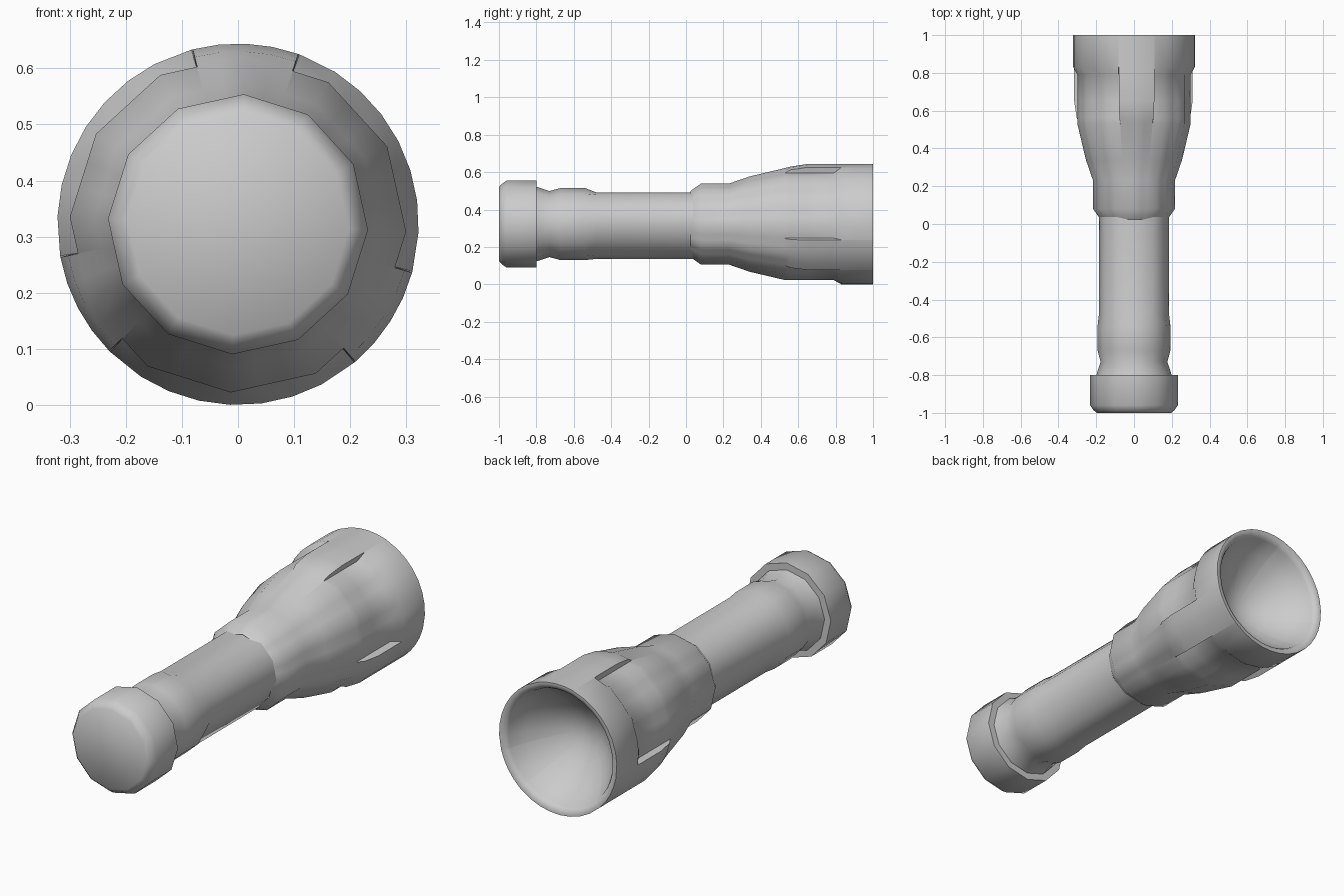
import bpy, bmesh, math

if "Cube" in bpy.data.objects:
    bpy.data.objects.remove(bpy.data.objects["Cube"])

ZC, ROT = 0.322, 87.5          # axis height, angle of the first corner (degrees)
RIB = 17.0                     # half width of each raised head rib


def poly(r, d):
    """Radius of a 12-gon with corner radius r at angle d."""
    return r * math.cos(math.radians(15)) / math.cos(math.radians(d % 30 - 15))


def sector(d):
    """Signed angle to the nearest of three ribs."""
    return (d + 60) % 120 - 60


def loft(name, angles, rings, cap_start=False, cap_end=False):
    """Skin rings of (y, radius function) along the y axis."""
    bm = bmesh.new()
    loops = []
    for y, fn in rings:
        loop = []
        for d in angles:
            a, r = math.radians(d + ROT), fn(d)
            loop.append(bm.verts.new((r * math.cos(a), y, ZC + r * math.sin(a))))
        loops.append(loop)
    n = len(angles)
    for a, b in zip(loops, loops[1:]):
        for i in range(n):
            j = (i + 1) % n
            bm.faces.new((a[i], a[j], b[j], b[i]))
    if cap_start:
        bm.faces.new(loops[0])
    if cap_end:
        bm.faces.new(loops[-1])
    bmesh.ops.recalc_face_normals(bm, faces=bm.faces)
    me = bpy.data.meshes.new(name)
    bm.to_mesh(me)
    bm.free()
    ob = bpy.data.objects.new(name, me)
    bpy.context.collection.objects.link(ob)
    bpy.ops.object.select_all(action='DESELECT')
    ob.select_set(True)
    bpy.context.view_layer.objects.active = ob
    bpy.ops.object.shade_smooth_by_angle(angle=math.radians(48))
    return ob


def p12(r):
    return lambda d: poly(r, d)


def circ(r):
    return lambda d: r


def grip(d):
    """Body section with three flattened sides."""
    s = math.radians(sector(d))
    return min(poly(0.186, d), 0.17 / math.cos(s))


def flute(rib, recess):
    """Round ribs standing over a faceted recess."""
    return lambda d: rib if abs(sector(d)) <= RIB else poly(recess, d)


twelve = [i * 30 for i in range(12)]

# Tail cap
loft("tail_cap", twelve, [(-1.0, p12(0.198)), (-0.985, p12(0.215)), (-0.96, p12(0.232)),
                          (-0.8, p12(0.232)), (-0.8, p12(0.19))], cap_start=True)

# Body tube with flattened grip
loft("body_tube", twelve, [(-0.82, p12(0.2)), (-0.79, p12(0.197)), (-0.73, p12(0.177)),
                           (-0.67, p12(0.193)), (-0.54, p12(0.193)), (-0.48, grip),
                           (0.05, grip)])

# Head: collar, flare, three ribs, bezel
head_angles = [120 * k + o for k in range(3)
               for o in (-RIB, -8.5, 0, 8.5, RIB, RIB + 0.4, 30, 40, 50, 60, 70, 80, 90,
                         120 - RIB - 0.4)]
loft("head", head_angles, [
    (0.025, p12(0.178)), (0.08, p12(0.217)), (0.23, p12(0.217)), (0.34, p12(0.255)),
    (0.53, p12(0.3)), (0.56, flute(0.308, 0.3)), (0.65, flute(0.322, 0.3)),
    (0.79, flute(0.322, 0.3)), (0.83, circ(0.322)), (1.0, circ(0.322))])

# Rim and reflector bowl
bowl = [(0.76 + 0.2 * t * t, circ(0.28 * t)) for t in (1, 0.85, 0.7, 0.5, 0.3, 0.1)]
loft("reflector", head_angles, [(1.0, circ(0.322)), (1.0, circ(0.312)), (0.993, circ(0.295)),
                                (0.978, circ(0.285))] + bowl, cap_end=True)
# Reflector faces must look out of the open end
me = bpy.data.objects["reflector"].data
if me.polygons[len(me.polygons) - 1].normal.y < 0:
    me.flip_normals()
